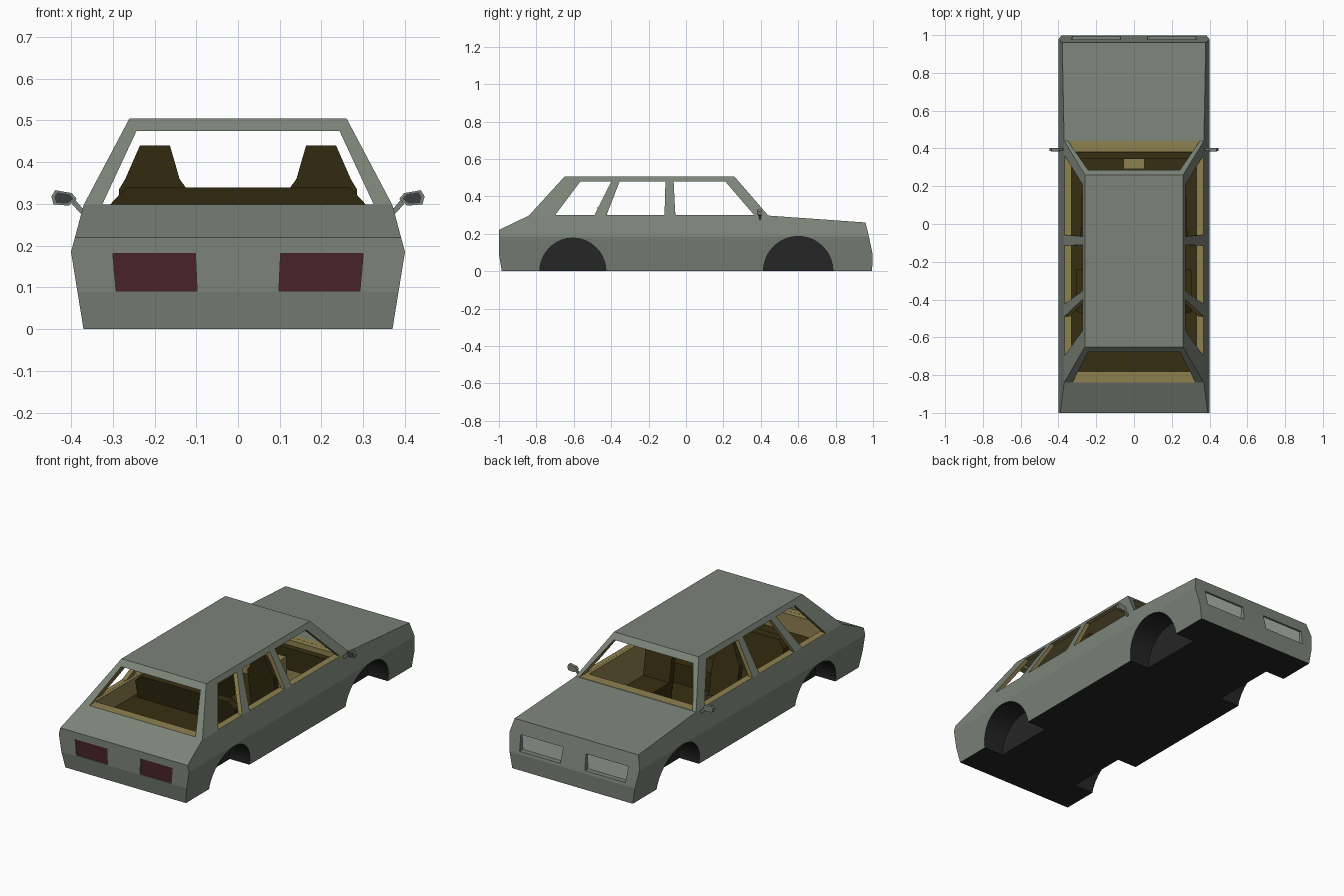
import bpy, bmesh, math
from mathutils import Vector

if "Cube" in bpy.data.objects:
    bpy.data.objects.remove(bpy.data.objects["Cube"])

# ---- flat colours, shared by every object so face indices agree ----
COLOURS = [("body_grey", (0.20, 0.23, 0.19)), ("trim_tan", (0.27, 0.22, 0.077)),
           ("seat_brown", (0.038, 0.028, 0.006)), ("well_dark", (0.019, 0.019, 0.019)),
           ("tail_red", (0.068, 0.017, 0.019)), ("lamp_white", (0.42, 0.45, 0.42)),
           ("mirror_glass", (0.045, 0.048, 0.052))]
MATS = []
for name, c in COLOURS:
    m = bpy.data.materials.new(name)
    m.diffuse_color = (*c, 1)
    m.use_nodes = True
    m.node_tree.nodes["Principled BSDF"].inputs["Base Color"].default_value = m.diffuse_color
    MATS.append(m)
GREY, TAN, BROWN, DARK, RED, WHITE, GLASS = range(7)


def make(name, verts, faces, mat, rule=None):
    """Mesh object from points and faces; rule may pick a colour per face."""
    bm = bmesh.new()
    vs = [bm.verts.new(v) for v in verts]
    for f in faces:
        bm.faces.new([vs[i] for i in f])
    bmesh.ops.recalc_face_normals(bm, faces=bm.faces)
    bm.normal_update()
    for f in bm.faces:
        f.material_index = rule(f) if rule else mat
    me = bpy.data.meshes.new(name)
    bm.to_mesh(me)
    bm.free()
    for m in MATS:
        me.materials.append(m)
    ob = bpy.data.objects.new(name, me)
    bpy.context.collection.objects.link(ob)
    return ob


def loft(name, ring_a, ring_b, mat, rule=None):
    """Closed solid between two rings with equal point counts."""
    n = len(ring_a)
    faces = [range(n), range(n, 2 * n)]
    faces += [(i, (i + 1) % n, n + (i + 1) % n, n + i) for i in range(n)]
    return make(name, list(ring_a) + list(ring_b), faces, mat, rule)


def prism_x(name, pts, x0, x1, mat, rule=None):      # (y, z) profile
    return loft(name, [(x0, *p) for p in pts], [(x1, *p) for p in pts], mat, rule)


def prism_y(name, pts, y0, y1, mat, rule=None):      # (x, z) profile
    return loft(name, [(x, y0, z) for x, z in pts], [(x, y1, z) for x, z in pts], mat, rule)


def box(name, x0, x1, y0, y1, z0, z1, mat):
    return prism_x(name, [(y0, z0), (y1, z0), (y1, z1), (y0, z1)], x0, x1, mat)


def flip(pts, s):
    return [(s * p[0], *p[1:]) for p in pts]


# ---- body shell: side profile whose half width depends on height ----
def half_width(z):
    if z <= 0.185:
        return 0.37 + 0.162 * z
    if z <= 0.2971:
        return 0.40 - 0.268 * (z - 0.185)
    return 0.37 - 0.529 * (z - 0.297)


profile = [(-0.985, 0), (-1, 0.09), (-1, 0.185), (-1, 0.22), (-0.84, 0.297), (-0.65, 0.505),
           (0.26, 0.505), (0.44, 0.297), (0.96, 0.26), (0.978, 0.185), (0.998, 0.09), (0.995, 0)]
n = len(profile)
verts = [(s * half_width(z), y, z) for s in (1, -1) for y, z in profile]
side = [(4, 5, 6, 7), (2, 3, 4, 7, 8, 9), (0, 1, 2, 9, 10, 11)]
faces = [[i + k for i in f] for f in side for k in (0, n)]
faces += [(i, (i + 1) % n, n + (i + 1) % n, n + i) for i in range(n)]
body = make("car_body", verts, faces, GREY,
            lambda f: DARK if f.normal.z < -0.9 else GREY)

# ---- cutters ----
cutters = []
# cabin well with raised cargo floor
tub = [(-0.78, 0.2), (-0.415, 0.2), (-0.415, 0.04), (0.38, 0.04), (0.38, 0.32), (-0.78, 0.32)]
cutters.append(prism_x("cut_cabin", tub, -0.33, 0.33, TAN,
                       lambda f: BROWN if f.normal.z < -0.9 else TAN))


# inside of the roof and pillars
def ring(x, y0, y1, z):
    return [(-x, y0, z), (x, y0, z), (x, y1, z), (-x, y1, z)]


cutters.append(loft("cut_ceiling", ring(0.345, -0.81, 0.41, 0.298),
                    ring(0.245, -0.625, 0.235, 0.485), TAN))
# side windows
LO, HI = 0.299, 0.479
for a, b, c, d in [(-0.70, -0.49, -0.40, -0.565), (-0.425, -0.115, -0.11, -0.355),
                   (-0.057, 0.365, 0.21, -0.066)]:
    cutters.append(prism_x("cut_side_window", [(a, LO), (b, LO), (c, HI), (d, HI)],
                           -0.6, 0.6, TAN))
# rear window and windscreen
for w, v, y0, y1 in [(0.325, 0.243, -1.1, -0.6), (0.348, 0.243, 0.22, 1.1)]:
    cutters.append(prism_y("cut_end_window", [(-w, LO), (w, LO), (v, 0.475), (-v, 0.475)],
                           y0, y1, TAN))
# wheel wells
for s in (1, -1):
    for yc, r in [(-0.605, 0.177), (0.60, 0.186)]:
        circle = [(yc + r * math.cos(2 * math.pi * i / 40 + 0.03),
                   r * math.sin(2 * math.pi * i / 40 + 0.03)) for i in range(40)]
        cutters.append(prism_x("cut_wheel_well", circle, s * 0.25, s * 0.6, DARK))
# lamp recesses
TAIL = [(0.098, 0.092), (0.292, 0.092), (0.30, 0.181), (0.102, 0.181)]
HEAD = [(0.075, 0.105), (0.325, 0.105), (0.33, 0.19), (0.07, 0.19)]
for s in (1, -1):
    cutters.append(prism_y("cut_tail", flip(TAIL, s), -1.1, -0.988, GREY))
    cutters.append(prism_y("cut_head", flip(HEAD, s), 0.96, 1.1, GREY))

for c in cutters:
    c.hide_render = True
    mod = body.modifiers.new("cut", 'BOOLEAN')
    mod.operation = 'DIFFERENCE'
    mod.solver = 'EXACT'
    mod.object = c
bpy.context.view_layer.update()
result = bpy.data.meshes.new_from_object(body.evaluated_get(bpy.context.evaluated_depsgraph_get()))
body.modifiers.clear()
body.data = result
for c in cutters:
    bpy.data.objects.remove(c)

# ---- paired parts ----
MIRROR = [(0.386, 0.312), (0.398, 0.326), (0.438, 0.333), (0.447, 0.318),
          (0.442, 0.299), (0.405, 0.296)]
mc = Vector((0.418, 0.314))
PANE = [tuple(mc + (Vector(p) - mc) * 0.75) for p in MIRROR]
ARM = [(0.366, 0.282), (0.376, 0.276), (0.398, 0.300), (0.390, 0.310)]
SEAT = [(0.12, 0.10), (0.28, 0.10), (0.285, 0.335), (0.27, 0.36),
        (0.235, 0.44), (0.163, 0.44), (0.14, 0.36), (0.122, 0.335)]
for s, tag in ((1, "right"), (-1, "left")):
    # lamps
    prism_y("tail_lamp_" + tag, flip(TAIL, s), -0.995, -0.986, RED)
    prism_y("head_lamp_" + tag, flip(HEAD, s), 0.958, 0.966, WHITE)
    # door mirror
    prism_y("mirror_" + tag, flip(MIRROR, s), 0.386, 0.403, GREY)
    prism_y("mirror_glass_" + tag, flip(PANE, s), 0.383, 0.387, GLASS)
    prism_y("mirror_arm_" + tag, flip(ARM, s), 0.390, 0.400, GREY)
    # front seat: reclined, tapering backrest and cushion
    back = [(s * x, -0.055 - 0.16 * (z - 0.1), z) for x, z in SEAT]
    front = [(s * x, -0.015 - 0.20 * (z - 0.1), z) for x, z in SEAT]
    loft("front_seat_back_" + tag, back, front, BROWN)
    box("front_seat_cushion_" + tag, s * 0.12, s * 0.28, -0.05, 0.14, 0.04, 0.15, BROWN)

# ---- rear bench ----
BENCH = [(-0.305, 0.05), (0.305, 0.05), (0.305, 0.30), (0.268, 0.34),
         (-0.268, 0.34), (-0.305, 0.30)]
loft("rear_bench_back", [(x, -0.40 - 0.22 * z, z) for x, z in BENCH],
     [(x, -0.355 - 0.22 * z, z) for x, z in BENCH], BROWN)
box("rear_bench_cushion", -0.305, 0.305, -0.41, -0.24, 0.04, 0.15, BROWN)

# ---- dashboard and centre console ----
box("dashboard", -0.325, 0.325, 0.345, 0.379, 0.15, 0.27, BROWN)
box("centre_console", -0.055, 0.055, 0.29, 0.35, 0.04, 0.22, TAN)
